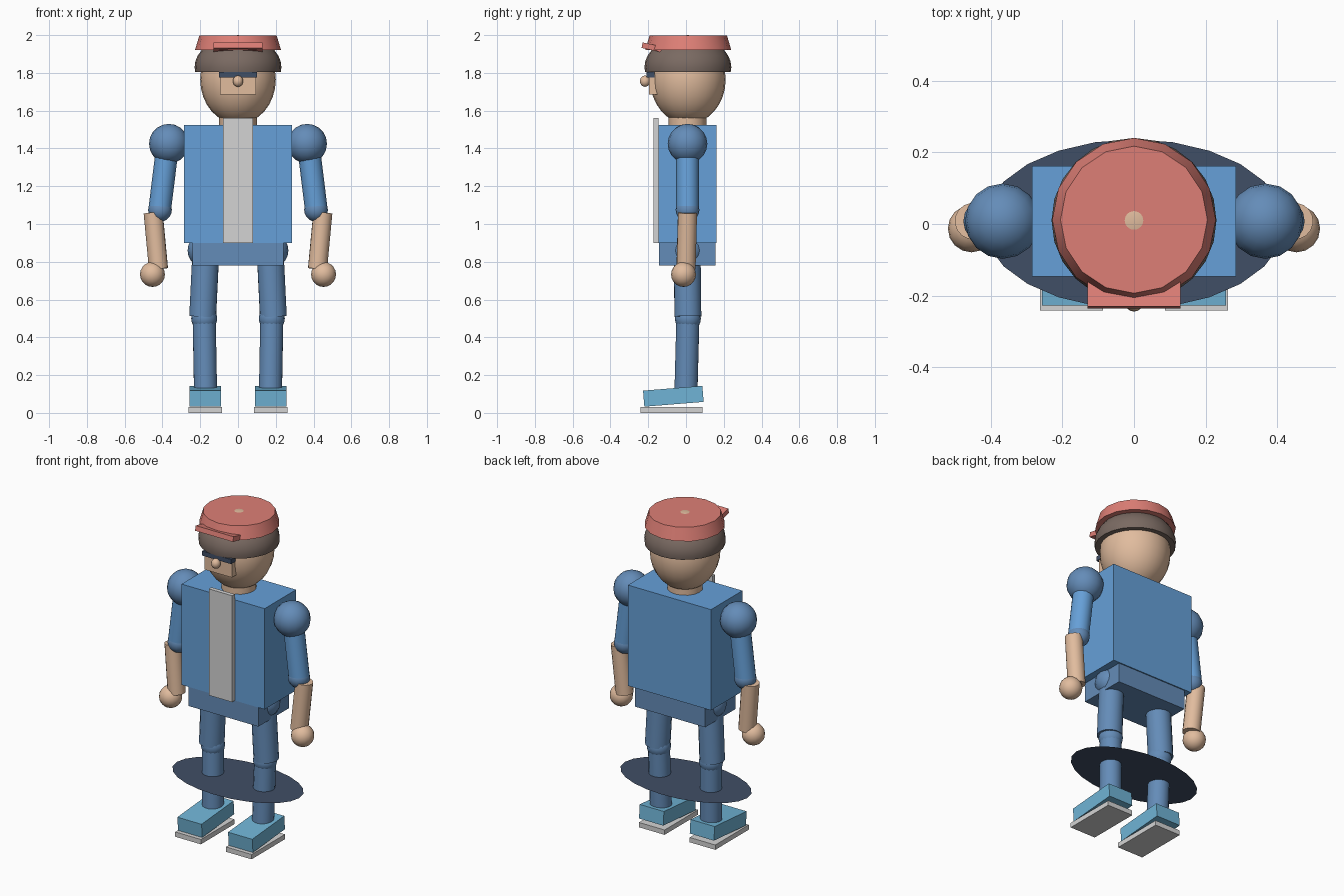
import bpy, bmesh, math
from mathutils import Vector, Matrix

if "Cube" in bpy.data.objects:
    bpy.data.objects.remove(bpy.data.objects["Cube"])

YC = 0.008  # depth of the body axis


def material(name, r, g, b):
    lin = [((c / 255 + 0.055) / 1.055) ** 2.4 for c in (r, g, b)]
    m = bpy.data.materials.new(name)
    m.diffuse_color = (*lin, 1)
    m.use_nodes = True
    m.node_tree.nodes["Principled BSDF"].inputs["Base Color"].default_value = m.diffuse_color
    return m


jacket = material("jacket_blue", 102, 160, 216)
denim = material("denim_blue", 100, 140, 184)
skin = material("skin", 225, 188, 158)
red = material("cap_red", 222, 127, 118)
hair_brown = material("hair_brown", 122, 106, 98)
grey = material("light_grey", 212, 212, 212)
shoe_blue = material("shoe_blue", 112, 180, 214)
navy = material("dark_navy", 64, 78, 102)


def finish(name, bm, mat, smooth=False):
    bmesh.ops.recalc_face_normals(bm, faces=bm.faces)
    me = bpy.data.meshes.new(name)
    bm.to_mesh(me)
    bm.free()
    me.materials.append(mat)
    ob = bpy.data.objects.new(name, me)
    bpy.context.collection.objects.link(ob)
    if smooth:
        bpy.ops.object.select_all(action='DESELECT')
        ob.select_set(True)
        bpy.context.view_layer.objects.active = ob
        bpy.ops.object.shade_smooth_by_angle(angle=math.radians(40))
    return ob


def box(name, center, size, mat, tilt=0):
    bm = bmesh.new()
    m = (Matrix.Translation(center) @ Matrix.Rotation(math.radians(tilt), 4, 'X')
         @ Matrix.Diagonal((*size, 1)))
    bmesh.ops.create_cube(bm, size=1, matrix=m)
    return finish(name, bm, mat)


def ball(name, center, radii, mat, cut_z=None, segs=16, rings=10):
    bm = bmesh.new()
    m = Matrix.Translation(center) @ Matrix.Diagonal((*radii, 1))
    bmesh.ops.create_uvsphere(bm, u_segments=segs, v_segments=rings, radius=1, matrix=m)
    if cut_z is not None:  # flat underside
        res = bmesh.ops.bisect_plane(bm, geom=bm.verts[:] + bm.edges[:] + bm.faces[:],
                                     plane_co=(0, 0, cut_z), plane_no=(0, 0, -1),
                                     clear_outer=True)
        bmesh.ops.holes_fill(bm, edges=[e for e in bm.edges if e.is_boundary])
    return finish(name, bm, mat, True)


def rod(name, a, b, r1, r2, mat, segs=16):
    a, b = Vector(a), Vector(b)
    bm = bmesh.new()
    m = (Matrix.Translation((a + b) / 2)
         @ (b - a).to_track_quat('Z', 'Y').to_matrix().to_4x4())
    bmesh.ops.create_cone(bm, cap_ends=True, segments=segs, radius1=r1, radius2=r2,
                          depth=(b - a).length, matrix=m)
    return finish(name, bm, mat, True)


# Torso
box("jacket_body", (0, YC, 1.2125), (0.57, 0.308, 0.625), jacket)
box("shirt_front", (0, -0.159, 1.23), (0.16, 0.026, 0.66), grey)
box("pelvis", (0, 0.006, 0.84), (0.48, 0.298, 0.12), denim)

# Head
rod("neck", (0, YC, 1.50), (0, YC, 1.62), 0.10, 0.10, skin)
ball("head", (0, 0.01, 1.765), (0.2, 0.2, 0.235), skin, segs=24, rings=16)
ball("hair", (0, 0.01, 1.83), (0.23, 0.23, 0.165), hair_brown, cut_z=1.805, segs=24, rings=16)
box("face_plate", (0, -0.16, 1.738), (0.19, 0.07, 0.105), skin)
box("glasses", (0, -0.188, 1.79), (0.2, 0.044, 0.028), navy)
ball("nose", (0, -0.217, 1.756), (0.027, 0.027, 0.03), skin)

# Cap
rod("cap_crown", (0, 0.012, 1.92), (0, 0.012, 1.997), 0.228, 0.205, red)
box("cap_visor", (0, -0.164, 1.932), (0.26, 0.14, 0.03), red, tilt=-12)

# Thin oval disc around the shins
bm = bmesh.new()
bmesh.ops.create_circle(bm, cap_ends=True, segments=24, radius=1,
                        matrix=Matrix.Translation((0, 0, 0.33)) @ Matrix.Diagonal((0.42, 0.236, 1, 1)))
finish("oval_disc", bm, navy)

# Limbs, one set per side
for side, s in (("left", -1), ("right", 1)):
    # Arm
    ball(side + "_shoulder", (0.366 * s, YC, 1.425), (0.105,) * 3, denim)
    rod(side + "_upper_arm", (0.372 * s, YC, 1.42), (0.414 * s, YC, 1.08), 0.06, 0.06, jacket)
    ball(side + "_elbow", (0.413 * s, YC, 1.075), (0.063,) * 3, denim)
    rod(side + "_forearm", (0.449 * s, 0.008, 1.06), (0.421 * s, 0, 0.762), 0.051, 0.051, skin)
    ball(side + "_hand", (0.453 * s, -0.013, 0.733), (0.066,) * 3, skin)
    # Leg
    ball(side + "_hip", (0.177 * s, YC, 0.86), (0.09,) * 3, denim)
    rod(side + "_thigh", (0.17 * s, 0.006, 0.86), (0.187 * s, 0.01, 0.51), 0.072, 0.072, denim)
    ball(side + "_knee", (0.179 * s, 0.01, 0.5), (0.069,) * 3, denim)
    rod(side + "_shin", (0.179 * s, 0.01, 0.5), (0.172 * s, 0, 0.12), 0.062, 0.062, denim)
    # Shoe
    box(side + "_shoe", (0.174 * s, -0.067, 0.088), (0.166, 0.315, 0.085), shoe_blue, tilt=4.6)
    box(side + "_sole", (0.174 * s, -0.077, 0.015), (0.176, 0.328, 0.03), grey)
